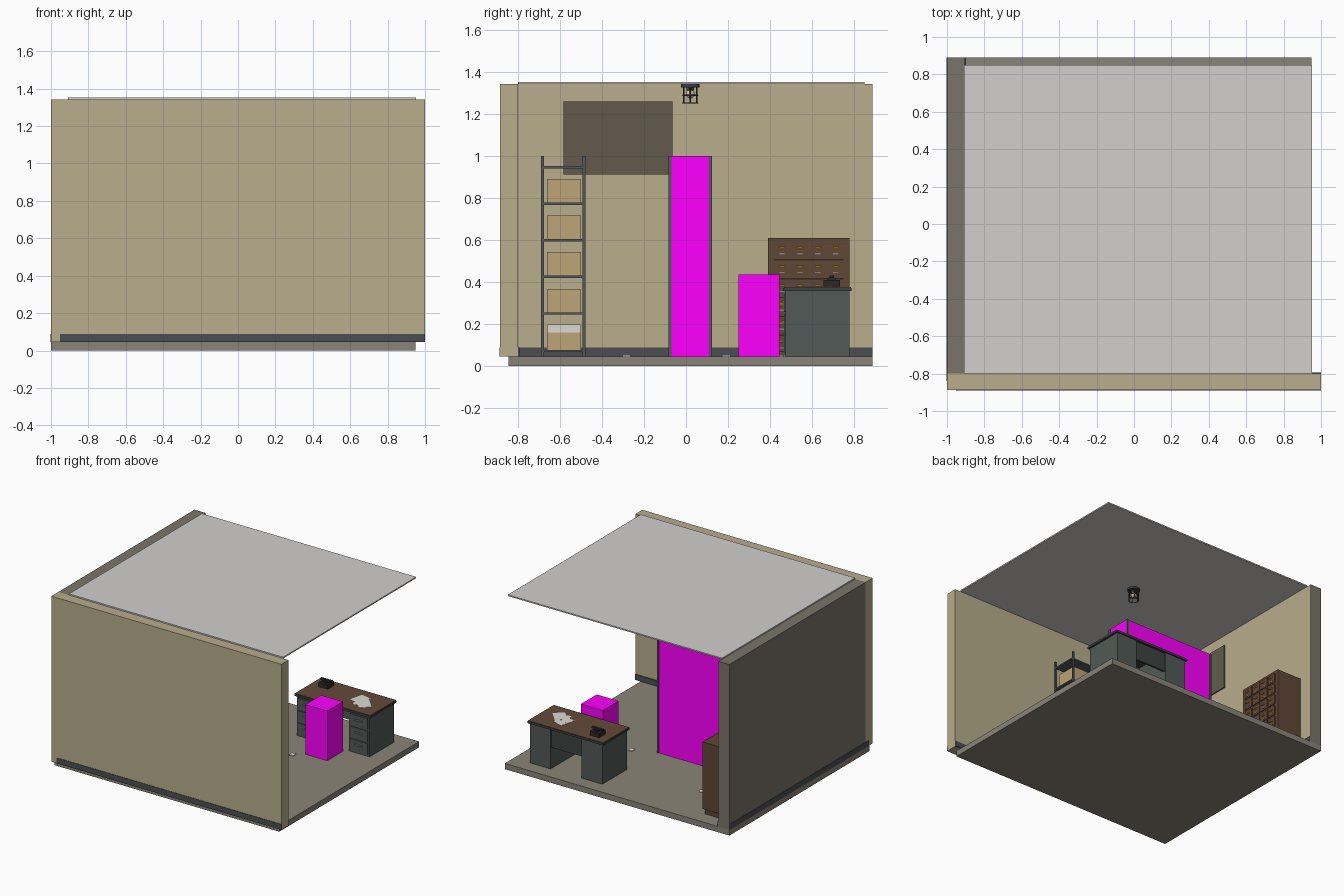
import bpy, math, random
from mathutils import Matrix

if "Cube" in bpy.data.objects:
    bpy.data.objects.remove(bpy.data.objects["Cube"])

random.seed(4)
mats = {}


def mat(name, hexcol):
    rgb = [int(hexcol[i:i + 2], 16) / 255 for i in (0, 2, 4)]
    m = bpy.data.materials.new(name)
    m.diffuse_color = [c / 12.92 if c < 0.04 else ((c + 0.055) / 1.055) ** 2.4 for c in rgb] + [1]
    m.use_nodes = True
    m.node_tree.nodes["Principled BSDF"].inputs["Base Color"].default_value = m.diffuse_color
    mats[name] = m


for n, h in dict(plaster="b8ad8c", wall_grey="7a756a", floor="8a8478", ceiling="d2d0cd",
                 skirting="4b4e52", steel="55595c", magenta="ff00ff", carton="bd a577".replace(" ", ""),
                 paper="dcdad4", desk="515a56", desk_dark="3c4340", wood="644a39",
                 cabinet="5f4736", seam="33261e", brass="d9a520", label="8a8478",
                 board="635a4c", black="2e2724", lamp="3a3d40", bulb="f0c8a0").items():
    mat(n, h)


def box(name, x, y, z, m, rot=0):
    """Box from (min, max) ranges, optionally turned about its vertical axis."""
    c = [(r[0] + r[1]) / 2 for r in (x, y, z)]
    s = [r[1] - r[0] for r in (x, y, z)]
    bpy.ops.mesh.primitive_cube_add(size=1, location=c)
    o = bpy.context.object
    o.name = name
    o.data.transform(Matrix.Rotation(rot, 4, 'Z') @ Matrix.Diagonal((*s, 1)))
    o.data.materials.append(mats[m])
    return o


def cyl(name, r, x, y, z, m, sides=16):
    bpy.ops.mesh.primitive_cylinder_add(vertices=sides, radius=r, depth=z[1] - z[0],
                                        location=(x, y, sum(z) / 2))
    o = bpy.context.object
    o.name = name
    o.data.materials.append(mats[m])
    bpy.ops.object.shade_smooth_by_angle()
    return o


F = 0.045  # floor level

# room shell
box("floor", (-1, 0.95), (-0.845, 0.89), (0, F), "floor")
box("front_wall", (-1, 1), (-0.887, -0.80), (F, 1.343), "plaster")
box("left_wall", (-1, -0.908), (-0.80, 0.89), (F, 1.343), "wall_grey")
box("left_wall_lining", (-0.908, -0.905), (-0.80, 0.89), (F, 1.343), "plaster")
box("ceiling", (-0.908, 0.952), (-0.80, 0.85), (1.343, 1.353), "ceiling")
box("front_skirting_outer", (-0.952, 1), (-0.89, -0.887), (F, 0.088), "skirting")
box("front_skirting_inner", (-0.905, 1), (-0.80, -0.793), (F, 0.088), "skirting")
box("left_skirting_outer", (-1.003, -1), (-0.84, 0.89), (F, 0.088), "skirting")
box("left_skirting_inner", (-0.905, -0.898), (-0.80, 0.89), (F, 0.088), "skirting")
box("wall_board", (-0.905, -0.895), (-0.585, -0.065), (0.912, 1.26), "board")

# storage racks
RX = (-0.62, 0.167)


def posts(name, y):
    for px in (RX[0], RX[1] - 0.014):
        for py in (y[0], y[1] - 0.014):
            box(name + "_post", (px, px + 0.014), (py, py + 0.014), (F, 1.0), "steel")


posts("rack", (-0.69, -0.48))
levels = [0.077, 0.254, 0.43, 0.604, 0.778, 0.952]
for i, z in enumerate(levels):
    box("rack_shelf", RX, (-0.68, -0.49), (z - 0.01, z), "steel")
    if i == 5:
        break
    for k in range(4):
        cx = RX[0] + 0.103 + k * 0.194
        top = 0.16 if i == 0 else z + 0.113
        box("archive_box", (cx - 0.08, cx + 0.08), (-0.663, -0.5), (z, top), "carton")
        if i == 0:
            box("paper_stack", (cx - 0.078, cx + 0.078), (-0.661, -0.502), (0.16, 0.198), "paper")

posts("filled_rack", (-0.083, 0.124))
box("filled_rack_block", (RX[0] + 0.003, RX[1] - 0.003), (-0.07, 0.117), (F, 1.0), "magenta")

# chair block
box("chair_block", (0.41, 0.60), (0.25, 0.445), (F, 0.435), "magenta")

# desk with two drawer pedestals
for x0 in (0.18, 0.63):
    box("desk_pedestal", (x0, x0 + 0.18), (0.475, 0.78), (F, 0.357), "desk")
    for k in range(3):
        z = F + 0.018 + k * 0.097
        box("desk_drawer", (x0 + 0.014, x0 + 0.166), (0.468, 0.476), (z, z + 0.086), "desk")
        box("drawer_handle", (x0 + 0.06, x0 + 0.12), (0.459, 0.469), (z + 0.046, z + 0.056), "label")
box("desk_centre_drawer", (0.36, 0.63), (0.475, 0.49), (0.29, 0.357), "desk")
box("desk_modesty_panel", (0.36, 0.63), (0.755, 0.77), (0.21, 0.357), "desk_dark")
box("desk_top_edge", (0.165, 0.825), (0.463, 0.79), (0.357, 0.372), "desk_dark")
box("desk_top", (0.168, 0.822), (0.466, 0.787), (0.372, 0.376), "wood")

# desk items
for dx, dy, r in ((0, 0, 0.3), (-0.03, 0.03, -0.25), (0.04, -0.02, 0.75)):
    z = 0.376 + 0.001 * (1 + abs(r) * 2)
    box("desk_paper", (0.59 + dx, 0.68 + dx), (0.56 + dy, 0.68 + dy), (0.376, z), "paper", r)
box("telephone_body", (0.24, 0.32), (0.655, 0.735), (0.376, 0.41), "black")
box("telephone_cradle", (0.26, 0.30), (0.675, 0.715), (0.41, 0.418), "black")
box("telephone_handset", (0.232, 0.328), (0.685, 0.705), (0.418, 0.43), "black")

# card cabinet against the left wall, drawers facing +x
XF = -0.69
box("cabinet_plinth", (-0.895, XF - 0.015), (0.40, 0.77), (F, 0.085), "cabinet")
box("cabinet_body", (-0.9, XF), (0.39, 0.78), (0.085, 0.61), "cabinet")
for row in range(6):
    z = 0.565 - row * 0.09
    if row:
        box("cabinet_seam", (XF, XF + 0.003), (0.42, 0.75), (z + 0.028, z + 0.034), "seam")
    for col in range(4):
        y = 0.458 + col * 0.085
        box("card_drawer", (XF, XF + 0.006), (y - 0.038, y + 0.038), (z - 0.046, z + 0.026), "cabinet")
        box("drawer_pull", (XF + 0.006, XF + 0.016), (y - 0.013, y + 0.013), (z - 0.004, z + 0.004), "brass")
        box("drawer_label", (XF + 0.006, XF + 0.008), (y - 0.012, y + 0.012), (z - 0.033, z - 0.027), "label")

# loose sheets on the floor
for x, y, r in ((0.34, 0.19, 0.1), (0.3, -0.28, -0.2), (-0.47, 0.47, 0.6)):
    box("floor_paper", (x - 0.018, x + 0.018), (y - 0.02, y + 0.02), (F, F + 0.006), "paper", r)

# caged ceiling lamp
LX = LY = 0.02
cyl("lamp_base", 0.045, LX, LY, (1.328, 1.343), "lamp")
cyl("lamp_socket", 0.018, LX, LY, (1.312, 1.33), "lamp")
for k in range(6):
    a = k * math.pi / 3
    cyl("lamp_cage_bar", 0.003, LX + 0.036 * math.cos(a), LY + 0.036 * math.sin(a), (1.252, 1.33), "lamp", 6)
for z in (1.253, 1.29):
    bpy.ops.mesh.primitive_torus_add(major_radius=0.036, minor_radius=0.003, major_segments=20,
                                     minor_segments=6, location=(LX, LY, z))
    bpy.context.object.name = "lamp_cage_ring"
    bpy.context.object.data.materials.append(mats["lamp"])
bpy.ops.mesh.primitive_uv_sphere_add(segments=16, ring_count=10, radius=0.021, location=(LX, LY, 1.296))
bpy.context.object.name = "lamp_bulb"
bpy.context.object.data.materials.append(mats["bulb"])
bpy.ops.object.shade_smooth_by_angle()
